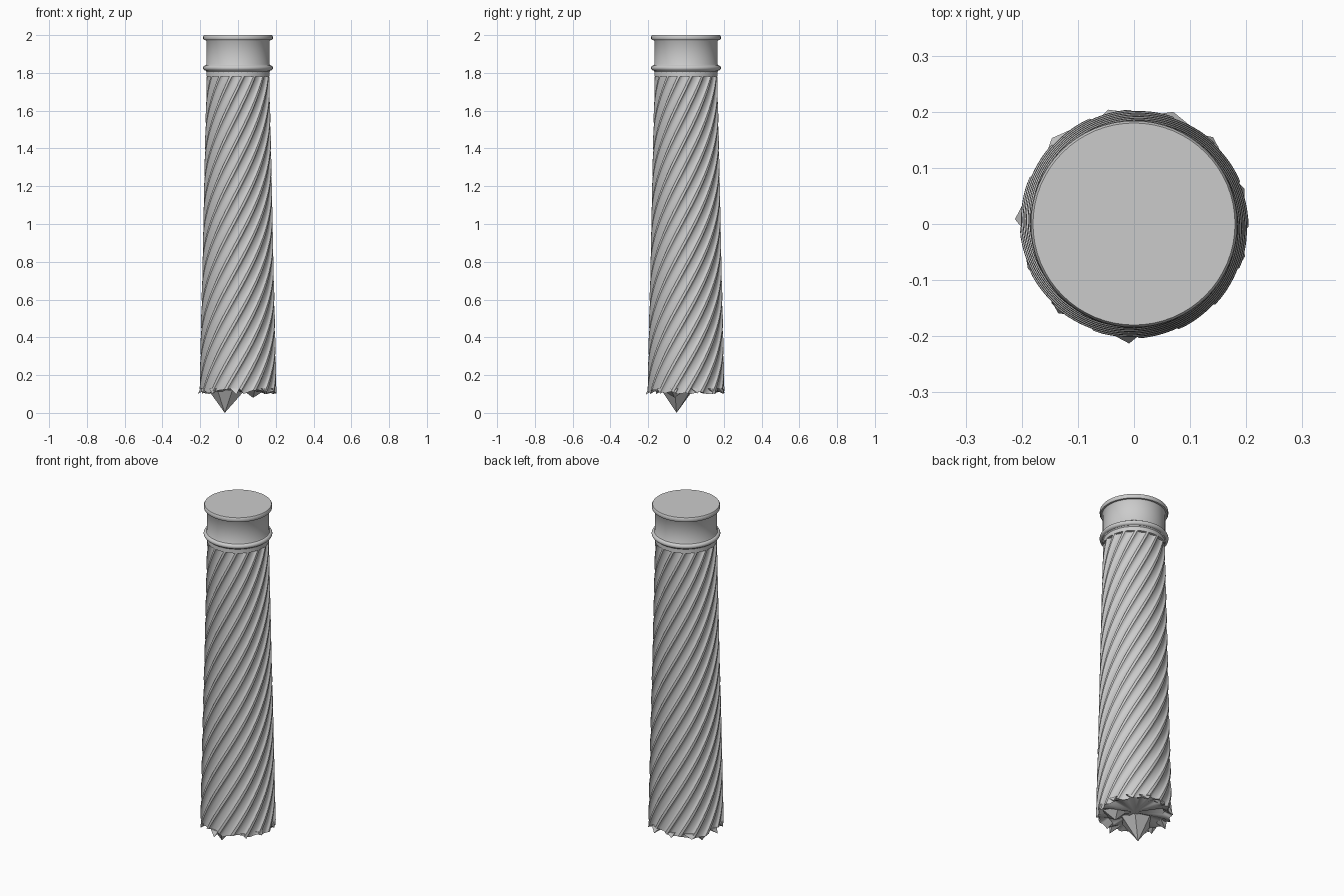
import bpy, bmesh, math, random
from mathutils import Vector

if "Cube" in bpy.data.objects:
    bpy.data.objects.remove(bpy.data.objects["Cube"])
random.seed(4)
TAU = math.tau
FLUTES, PER, ROWS = 16, 10, 90
N = FLUTES * PER
Z0, Z1, TWIST = 0.115, 1.78, 2.9


def finish(name, bm, smooth=True):
    bmesh.ops.recalc_face_normals(bm, faces=bm.faces)
    me = bpy.data.meshes.new(name)
    bm.to_mesh(me)
    bm.free()
    ob = bpy.data.objects.new(name, me)
    bpy.context.collection.objects.link(ob)
    if smooth:
        bpy.ops.object.select_all(action='DESELECT')
        ob.select_set(True)
        bpy.context.view_layer.objects.active = ob
        bpy.ops.object.shade_smooth_by_angle(angle=math.radians(35))
    return ob


def bridge(bm, a, b):
    n = len(a)
    for i in range(n):
        bm.faces.new((a[i], a[(i + 1) % n], b[(i + 1) % n], b[i]))


def lathe(name, profile, n=64):
    bm = bmesh.new()
    loops = [[bm.verts.new((r * math.cos(TAU * i / n), r * math.sin(TAU * i / n), z))
              for i in range(n)] for r, z in profile]
    for a, b in zip(loops, loops[1:]):
        bridge(bm, a, b)
    bm.faces.new(loops[0])
    bm.faces.new(loops[-1])
    return finish(name, bm)


def radius(z):
    return 0.204 - 0.038 * (z - 0.1) / 1.7


# concave flute between narrow raised fillets
def flute(k):
    f = k / PER
    if f < 0.2:
        return 0.0
    u = (f - 0.2) / 0.8 * 2 - 1
    return 0.013 * math.sqrt(max(0, 1 - u * u))


# twisted fluted shaft with a ragged broken lower edge
bm = bmesh.new()
jag = [random.uniform(-0.018, 0.018) for _ in range(FLUTES * 2)]
loops = []
for j in range(ROWS + 1):
    t = j / ROWS
    loop = []
    for i in range(N):
        z = Z0 + (Z1 - Z0) * t
        a = TAU * i / N + TWIST * (z - Z0)
        if j == 0:
            q, m = divmod(i, PER // 2)
            dz = jag[q] + (jag[(q + 1) % len(jag)] - jag[q]) * m / (PER // 2)
            z += dz
            a += TWIST * dz
        r = radius(z) - flute(i % PER)
        loop.append(bm.verts.new((r * math.cos(a), r * math.sin(a), z)))
    loops.append(loop)
for z in (Z1 + 0.002, 1.815):
    loops.append([bm.verts.new((radius(z) * math.cos(TAU * i / N + TWIST * (Z1 - Z0)),
                                radius(z) * math.sin(TAU * i / N + TWIST * (Z1 - Z0)), z))
                  for i in range(N)])
for a, b in zip(loops, loops[1:]):
    bridge(bm, a, b)
# recessed fracture surface
inner = [bm.verts.new((v.co.x * 0.8, v.co.y * 0.8, 0.125 + 0.012 * math.sin(i * 0.35)))
         for i, v in enumerate(loops[0])]
bridge(bm, inner, loops[0])
c = bm.verts.new((0.02, 0.03, 0.11))
for i in range(N):
    bm.faces.new((c, inner[i], inner[(i + 1) % N]))
bm.faces.new(loops[-1])
finish("fluted_shaft", bm)

# collar ring, neck and top lip
prof = [(0.165, 1.805)]
for k in range(9):
    b = -math.pi / 2 + math.pi * k / 8
    prof.append((0.171 + 0.014 * math.cos(b), 1.826 + 0.014 * math.sin(b)))
prof += [(0.168, 1.845), (0.168, 1.968), (0.172, 1.974), (0.181, 1.975), (0.184, 1.98),
         (0.184, 1.993), (0.18, 2.0)]
lathe("neck_and_lip", prof)


# broken stone points hanging from the fracture
def stone(name, base, tip):
    bm = bmesh.new()
    vs = [bm.verts.new(p) for p in base]
    t = bm.verts.new(tip)
    bm.faces.new(vs)
    for i in range(len(vs)):
        bm.faces.new((vs[i], vs[(i + 1) % len(vs)], t))
    finish(name, bm, False)


stone("main_broken_point", [(-0.16, -0.05, 0.125), (-0.11, -0.12, 0.125), (-0.03, -0.13, 0.12),
      (0.04, -0.06, 0.125), (0.02, 0.03, 0.125), (-0.08, 0.04, 0.125)], (-0.07, -0.05, 0.0))
stone("small_broken_point", [(0.02, -0.09, 0.125), (0.09, -0.13, 0.125), (0.15, -0.08, 0.125),
      (0.11, 0.0, 0.125), (0.04, 0.0, 0.125)], (0.08, -0.06, 0.08))

# chips around the broken rim
for k, deg in enumerate((131, 175, 68, 45, -19, -45, -133, -95, -160, 15, 100)):
    a = math.radians(deg)
    u, v = Vector((math.cos(a), math.sin(a), 0)), Vector((-math.sin(a), math.cos(a), 0))
    w = random.uniform(0.02, 0.035)
    up = Vector((0, 0, 0.13))
    stone("rim_chip_%d" % k, [u * 0.16 - v * w + up, u * 0.198 - v * w + up,
          u * 0.198 + v * w + up, u * 0.16 + v * w + up],
          u * random.uniform(0.203, 0.213) + v * 0.01 + Vector((0, 0, random.uniform(0.095, 0.105))))
